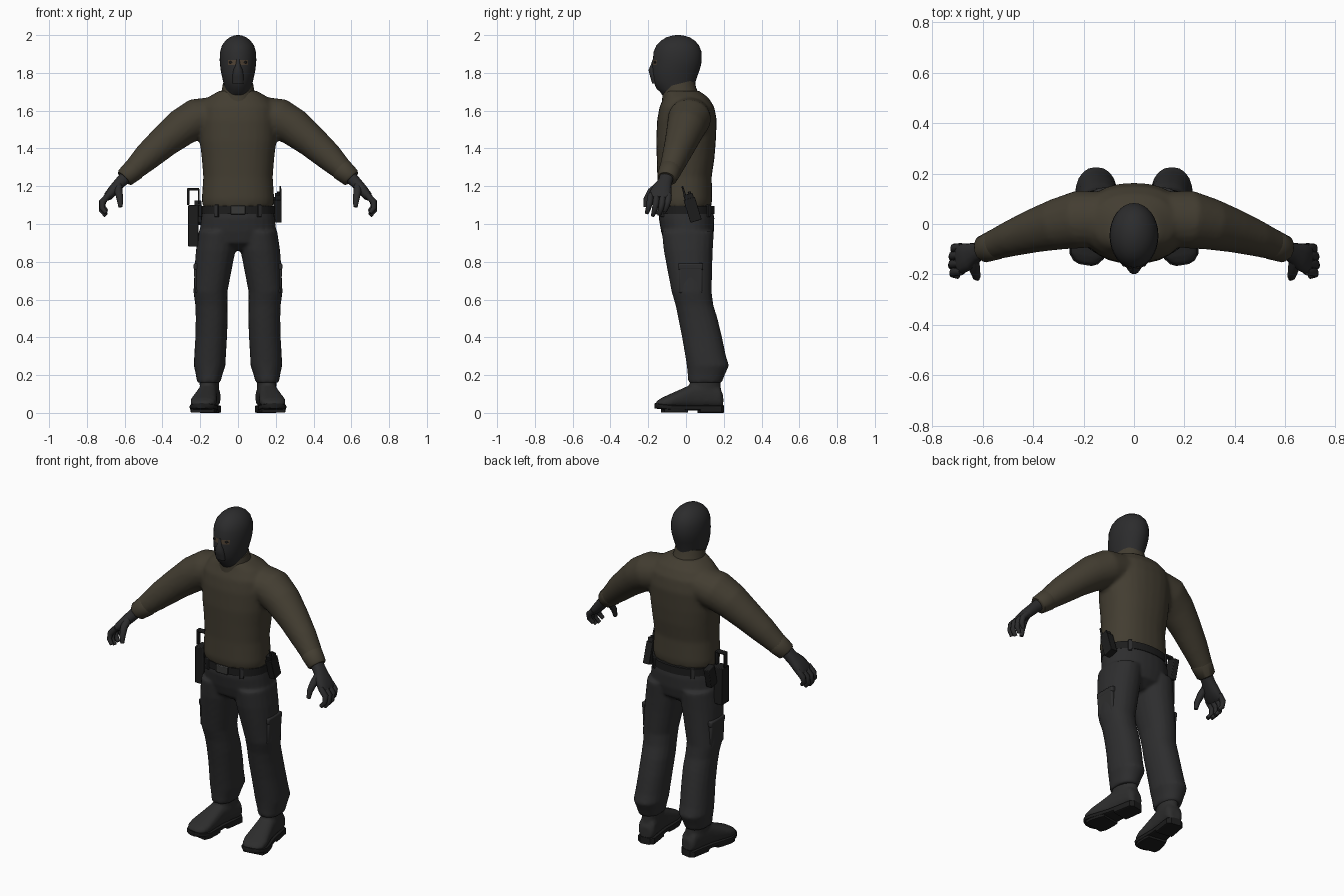
import bpy, bmesh, math
from mathutils import Vector, Matrix


def material(name, rgb):
    m = bpy.data.materials.new(name)
    m.diffuse_color = (*rgb, 1)
    return m


OLIVE = material("olive knit", (.056, .047, .031))
TROUSER = material("charcoal cloth", (.027, .027, .028))
MASK = material("dark mask cloth", (.025, .025, .026))
LEATHER = material("boot leather", (.026, .026, .026))
BLACK = material("black gear", (.012, .012, .012))
SKIN = material("shaded skin", (.075, .052, .033))
BUCKLE = material("grey buckle", (.04, .04, .038))


def add_loft(bm, rings, normal=None, ref=(1, 0, 0), n=20, power=2.0):
    """Rings are (x, y, z, radius along ref, other radius)."""
    pts = [Vector(r[:3]) for r in rings]
    loops = []
    for i, r in enumerate(rings):
        t = Vector(normal) if normal else pts[min(i + 1, len(pts) - 1)] - pts[max(i - 1, 0)]
        t.normalize()
        u = Vector(ref)
        u = (u - t * u.dot(t)).normalized()
        v = t.cross(u)
        loop = []
        for k in range(n):
            c, s = math.cos(k * math.tau / n), math.sin(k * math.tau / n)
            c = math.copysign(abs(c) ** (2 / power), c)
            s = math.copysign(abs(s) ** (2 / power), s)
            loop.append(bm.verts.new(pts[i] + u * c * r[3] + v * s * r[4]))
        loops.append(loop)
    for a, b in zip(loops, loops[1:]):
        for k in range(n):
            bm.faces.new((a[k], a[(k + 1) % n], b[(k + 1) % n], b[k]))
    bm.faces.new(loops[0])
    bm.faces.new(loops[-1])


def add_box(bm, center, size, rot=0, axis='X'):
    m = Matrix.Translation(center) @ Matrix.Rotation(rot, 4, axis) @ Matrix.Diagonal((*size, 1))
    bmesh.ops.create_cube(bm, size=1, matrix=m)


def finish(name, bm, mat, voxel=0, smooth=3, bevel=0, angle=45):
    bmesh.ops.recalc_face_normals(bm, faces=bm.faces[:])
    me = bpy.data.meshes.new(name)
    bm.to_mesh(me)
    bm.free()
    ob = bpy.data.objects.new(name, me)
    bpy.context.collection.objects.link(ob)
    me.materials.append(mat)
    bpy.ops.object.select_all(action='DESELECT')
    ob.select_set(True)
    bpy.context.view_layer.objects.active = ob
    if bevel:
        b = ob.modifiers.new("bevel", 'BEVEL')
        b.width, b.segments = bevel, 2
    if voxel:
        r = ob.modifiers.new("fuse", 'REMESH')
        r.mode, r.voxel_size, r.use_smooth_shade = 'VOXEL', voxel, True
        s = ob.modifiers.new("soften", 'SMOOTH')
        s.factor, s.iterations = .5, smooth
    else:
        bpy.ops.object.shade_smooth_by_angle(angle=math.radians(angle))
    return ob


UP = (0, 0, 1)

# Sweater: torso and both sleeves fused
bm = bmesh.new()
add_loft(bm, [(0, y, z, a, b) for z, y, a, b in [
    (1.09, -.007, .187, .14), (1.13, -.008, .192, .147), (1.25, -.008, .184, .144),
    (1.35, -.002, .192, .153), (1.44, 0, .203, .158), (1.55, .005, .207, .158),
    (1.62, .005, .2, .145), (1.67, 0, .16, .118), (1.705, -.02, .1, .09)]], UP, n=28, power=2.3)
for s in (1, -1):
    add_loft(bm, [(s * x, y, z, a, b) for x, y, z, a, b in [
        (.12, .02, 1.575, .11, .1), (.22, .018, 1.557, .115, .108), (.30, 0, 1.51, .103, .1),
        (.39, -.025, 1.437, .088, .086), (.48, -.055, 1.357, .073, .075),
        (.57, -.088, 1.27, .057, .055)]], ref=(0, 1, 0))
finish("sweater", bm, OLIVE, voxel=.012)

# Rolled collar, lower at the front
bm = bmesh.new()
add_loft(bm, [(0, -.03, 1.665, .095, .1), (0, -.036, 1.70, .088, .092), (0, -.039, 1.725, .083, .09),
              (0, -.04, 1.742, .08, .086), (0, -.04, 1.742, .068, .072)], (0, -.25, 1), n=28)
finish("collar", bm, OLIVE)

for s, side in ((1, "left"), (-1, "right")):
    # Sleeve cuff
    bm = bmesh.new()
    add_loft(bm, [(s * .542, -.079, 1.296, .056, .056), (s * .55, -.082, 1.288, .061, .06),
                  (s * .597, -.1, 1.247, .054, .052), (s * .603, -.102, 1.241, .046, .044)], ref=(0, 1, 0))
    finish(side + "_cuff", bm, OLIVE)

    # Gloved hand: palm, curled fingers, thumb
    bm = bmesh.new()
    add_loft(bm, [(s * .59, -.1, 1.255, .036, .034), (s * .625, -.112, 1.218, .038, .031),
                  (s * .655, -.128, 1.185, .053, .029), (s * .685, -.138, 1.15, .06, .025),
                  (s * .698, -.14, 1.135, .054, .016)], ref=(0, 1, 0), n=14, power=2.5)
    for y, k in ((-.187, .92), (-.155, 1.05), (-.122, 1), (-.091, .82)):
        add_loft(bm, [(s * .683, y, 1.155, .016, .017), (s * (.685 + .035 * k), y - .004, 1.155 - .04 * k, .017, .017),
                      (s * (.685 + .037 * k), y - .012, 1.155 - .078 * k, .014, .014),
                      (s * (.685 + .014 * k), y - .02, 1.155 - .105 * k, .011, .011)], ref=(0, 1, 0), n=8)
    add_loft(bm, [(s * .635, -.14, 1.205, .022, .022), (s * .632, -.185, 1.17, .021, .021),
                  (s * .625, -.208, 1.13, .017, .017), (s * .622, -.215, 1.09, .011, .011)], n=8)
    finish(side + "_glove", bm, MASK, angle=60)

    # Thigh cargo pocket
    bm = bmesh.new()
    add_box(bm, (s * .213, .025, .71), (.036, .125, .15), s * .05, 'Y')
    add_box(bm, (s * .213, .025, .775), (.044, .132, .035), s * .05, 'Y')
    finish(side + "_cargo_pocket", bm, TROUSER, bevel=.008)

    # Boot upper: foot and ankle shaft fused, toes turned out
    turn = Matrix.Translation((s * .152, .1, 0)) @ Matrix.Rotation(s * math.radians(9), 4, 'Z')
    bm = bmesh.new()
    add_loft(bm, [(0, y - .1, (top + .025) / 2, w, (top - .025) / 2) for y, top, w in [
        (.195, .10, .034), (.175, .14, .05), (.1, .17, .052), (.03, .152, .054), (-.03, .125, .062),
        (-.09, .098, .07), (-.13, .08, .064), (-.153, .065, .045), (-.162, .055, .025)]],
        (0, -1, 0), n=20, power=2.5)
    add_loft(bm, [(0, .005, .06, .05, .08), (0, .002, .13, .05, .084), (0, 0, .22, .052, .08)], UP)
    bm.transform(turn)
    finish(side + "_boot", bm, LEATHER, voxel=.008, smooth=4)

    # Boot sole and heel block
    bm = bmesh.new()
    sole = [(.197, .03), (.18, .051), (.1, .053), (.03, .056), (-.03, .066), (-.09, .075),
            (-.13, .069), (-.155, .05), (-.166, .025)]
    add_loft(bm, [(0, y - .1, .027 + max(0, -.08 - y) * .12, w, .014) for y, w in sole],
             (0, -1, 0), n=16, power=5)
    add_loft(bm, [(0, y - .1, .016, w, .016) for y, w in sole[:3] + [(.068, .053)]],
             (0, -1, 0), n=16, power=8)
    add_loft(bm, [(0, y - .1, .013, w, .012) for y, w in [(-.0, .056), (-.03, .064), (-.09, .071), (-.125, .062)]],
             (0, -1, 0), n=16, power=8)
    bm.transform(turn)
    finish(side + "_sole", bm, BLACK, angle=35)

# Trousers: pelvis and both legs fused
bm = bmesh.new()
add_loft(bm, [(0, y, z, a, b) for z, y, a, b in [
    (.86, .01, .06, .07), (.9, .01, .17, .125), (.96, .008, .203, .14), (1.03, .003, .195, .147),
    (1.1, 0, .185, .138)]], UP, n=28, power=2.2)
for s in (1, -1):
    add_loft(bm, [(s * x, y, z, a, b) for z, x, y, a, b in [
        (.96, .11, .01, .098, .138), (.86, .118, .012, .105, .13), (.78, .129, .018, .1, .121),
        (.64, .146, .03, .09, .106), (.57, .141, .045, .085, .1), (.5, .139, .063, .085, .104),
        (.4, .142, .085, .084, .106), (.3, .148, .104, .084, .108), (.25, .15, .116, .084, .112),
        (.2, .153, .107, .07, .098), (.16, .155, .1, .062, .09)]], UP, power=2.2)
finish("trousers", bm, TROUSER, voxel=.01)

# Belt with loops and buckle
bm = bmesh.new()
add_loft(bm, [(0, 0, z, .193, .15) for z in (1.052, 1.096)], UP, n=28, power=2.2)
finish("belt", bm, BLACK)
bm = bmesh.new()
for a in (50, 130, 235, 305, 270):
    c, d = math.cos(math.radians(a)), math.sin(math.radians(a))
    if a != 270:
        add_box(bm, (.196 * c, .153 * d, 1.07), (.022, .016, .065), math.atan2(d / .15, c / .19) + math.pi / 2, 'Z')
finish("belt_loops", bm, TROUSER, bevel=.003)
bm = bmesh.new()
add_box(bm, (0, -.152, 1.074), (.078, .014, .046))
finish("belt_buckle", bm, BUCKLE, bevel=.004)

# Masked head with an eye opening
bm = bmesh.new()
add_loft(bm, [(0, (f + b) / 2, z, a, (b - f) / 2) for z, f, b, a in [
    (1.66, -.11, .04, .065), (1.70, -.138, .042, .066), (1.715, -.155, .044, .069), (1.76, -.176, .052, .08),
    (1.81, -.18, .07, .091), (1.843, -.178, .08, .095), (1.868, -.175, .083, .097), (1.91, -.172, .083, .095),
    (1.945, -.157, .069, .085), (1.97, -.133, .048, .067), (1.988, -.105, .02, .045), (1.998, -.07, -.015, .02),
    (2.0, -.05, -.035, .006)]], UP, n=32)
head = finish("masked_head", bm, MASK, angle=60)
head.data.materials.append(SKIN)
for p in head.data.polygons:
    c = p.center
    if 1.843 < c.z < 1.868 and c.y < -.1 and abs(c.x) < .06:
        p.material_index = 1

# Nose bridge under the mask
bm = bmesh.new()
add_loft(bm, [(0, -.165, 1.745, .03, .015), (0, -.17, 1.78, .03, .02), (0, -.173, 1.815, .025, .026),
              (0, -.17, 1.84, .014, .018), (0, -.165, 1.872, .01, .012)], UP, n=14)
finish("mask_nose", bm, MASK, angle=70)

# Eyes
bm = bmesh.new()
for s in (1, -1):
    m = Matrix.Translation((s * .034, -.162, 1.856)) @ Matrix.Diagonal((.014, .008, .007, 1))
    bmesh.ops.create_uvsphere(bm, u_segments=12, v_segments=8, radius=1, matrix=m)
finish("eyes", bm, BLACK)

# Tilted hip radio with antenna, on the left
bm = bmesh.new()
tilt = math.radians(17)
add_box(bm, (.21, .035, 1.075), (.042, .062, .125), tilt)
add_box(bm, (.212, .02, 1.125), (.034, .05, .07), tilt)
add_loft(bm, [(.224, -.002, 1.14, .007, .007), (.224, -.02, 1.2, .005, .005)], n=8)
add_loft(bm, [(.214, .025, 1.14, .008, .008), (.214, .018, 1.172, .008, .008)], n=8)
finish("hip_radio", bm, BLACK, bevel=.003)

# Long holder with a handle loop and a small pouch, on the right
bm = bmesh.new()
add_box(bm, (-.236, 0, .99), (.055, .07, .22))
add_box(bm, (-.205, 0, 1.07), (.03, .05, .06))
add_box(bm, (-.212, .07, 1.06), (.036, .06, .12), -.25)
for x, z, w, h in ((-.264, 1.145, .012, .09), (-.208, 1.145, .01, .08), (-.236, 1.184, .06, .014)):
    add_box(bm, (x, 0, z), (w, .03, h))
finish("baton_holder", bm, BLACK, bevel=.004)
